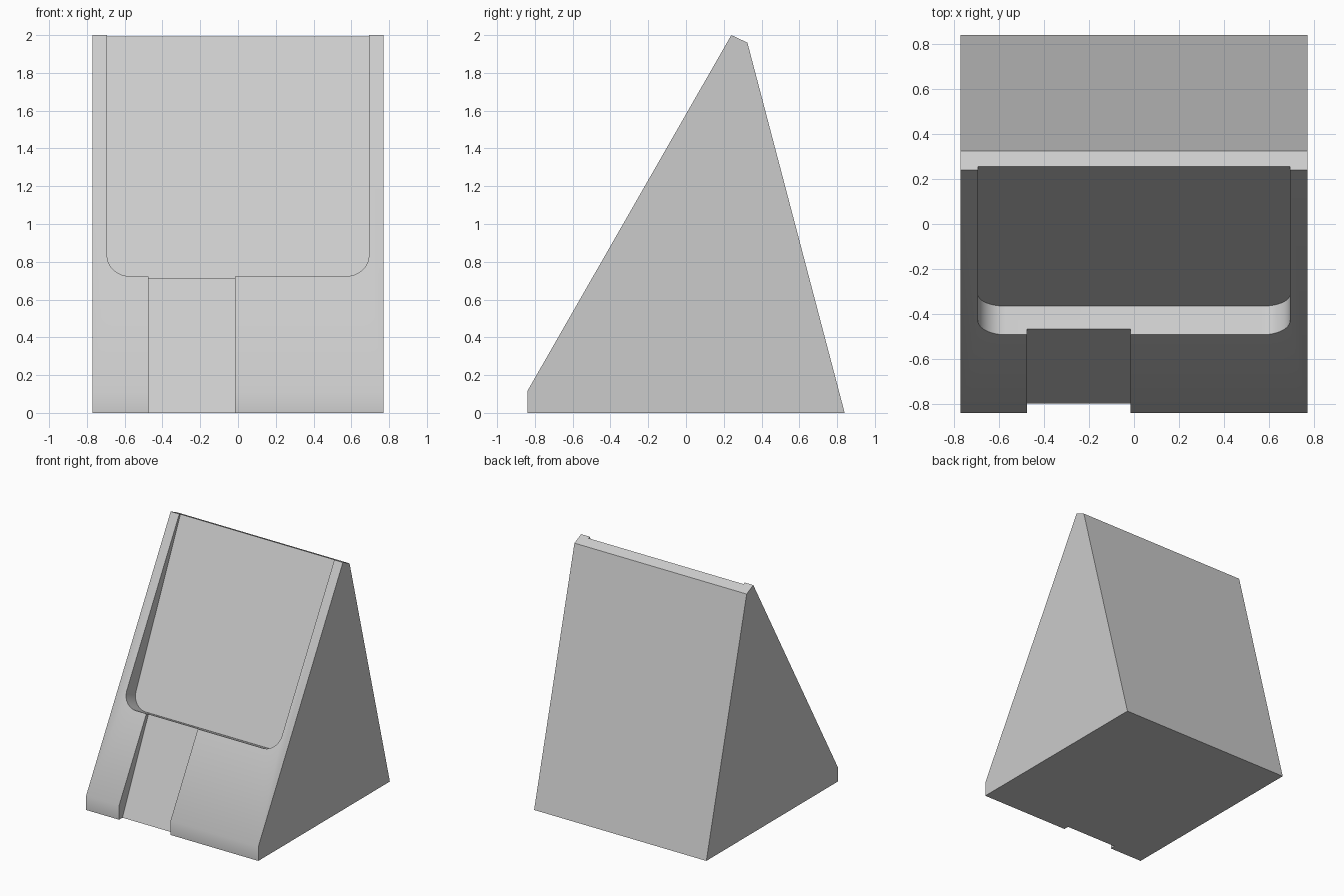
import bpy
import bmesh
from math import radians, sin, cos, pi

cube = bpy.data.objects.get("Cube")
if cube:
    bpy.data.objects.remove(cube, do_unlink=True)

TILT = radians(65)      # lean of the backrest
HALF_W = 0.77

grey = bpy.data.materials.new("light_grey")
grey.use_nodes = True
grey.diffuse_color = (0.6, 0.6, 0.6, 1)
grey.node_tree.nodes["Principled BSDF"].inputs["Base Color"].default_value = (0.6, 0.6, 0.6, 1)


def extrude(name, points, offset):
    """Solid made by sweeping a closed outline along an offset."""
    bm = bmesh.new()
    face = bm.faces.new([bm.verts.new(p) for p in points])
    swept = bmesh.ops.extrude_face_region(bm, geom=[face])["geom"]
    bmesh.ops.translate(bm, vec=offset, verts=[v for v in swept if isinstance(v, bmesh.types.BMVert)])
    bmesh.ops.recalc_face_normals(bm, faces=bm.faces)
    mesh = bpy.data.meshes.new(name)
    bm.to_mesh(mesh)
    bm.free()
    obj = bpy.data.objects.new(name, mesh)
    bpy.context.collection.objects.link(obj)
    mesh.materials.append(grey)
    return obj


def arc(cx, cy, r, start, end, steps=12):
    return [(cx + r * cos(start + (end - start) * i / steps),
             cy + r * sin(start + (end - start) * i / steps), 0) for i in range(steps + 1)]


# Wedge body
profile = [(-0.84, 0), (0.84, 0), (0.325, 1.96), (0.24, 2.0), (-0.84, 0.115)]
stand = extrude("stand_body", [(-HALF_W, y, z) for y, z in profile], (2 * HALF_W, 0, 0))

# Rounded pocket for the device
px, r = 0.693, 0.125
pocket_outline = ([(px, 2, 0), (-px, 2, 0)] + arc(-px + r, r, r, pi, 1.5 * pi)
                  + arc(px - r, r, r, 1.5 * pi, 2 * pi))
pocket = extrude("pocket_cutter", pocket_outline, (0, 0, 1))
pocket.location = (0, -0.365, 0.664)

# Cable channel from the pocket down to the base
x0, x1 = -0.475, -0.015
channel_outline = [(x0, -0.5, 0), (x1, -0.5, 0), (x1, 0.9, 0), (x0, 0.9, 0)]
channel = extrude("channel_cutter", channel_outline, (0, 0, 1))
channel.location = (0, -0.797, 0)

# Cut both recesses, then discard the cutters
bpy.context.view_layer.objects.active = stand
for cutter in (pocket, channel):
    cutter.rotation_euler.x = TILT
    cutter.hide_render = True
    mod = stand.modifiers.new(cutter.name, "BOOLEAN")
    mod.operation = "DIFFERENCE"
    mod.solver = "EXACT"
    mod.object = cutter
    bpy.context.view_layer.update()
    bpy.ops.object.modifier_apply(modifier=mod.name)
    bpy.data.objects.remove(cutter, do_unlink=True)

# Smooth the rounded corners and keep the edges sharp
bpy.ops.object.select_all(action="DESELECT")
stand.select_set(True)
bpy.ops.object.shade_smooth_by_angle(angle=radians(32))
